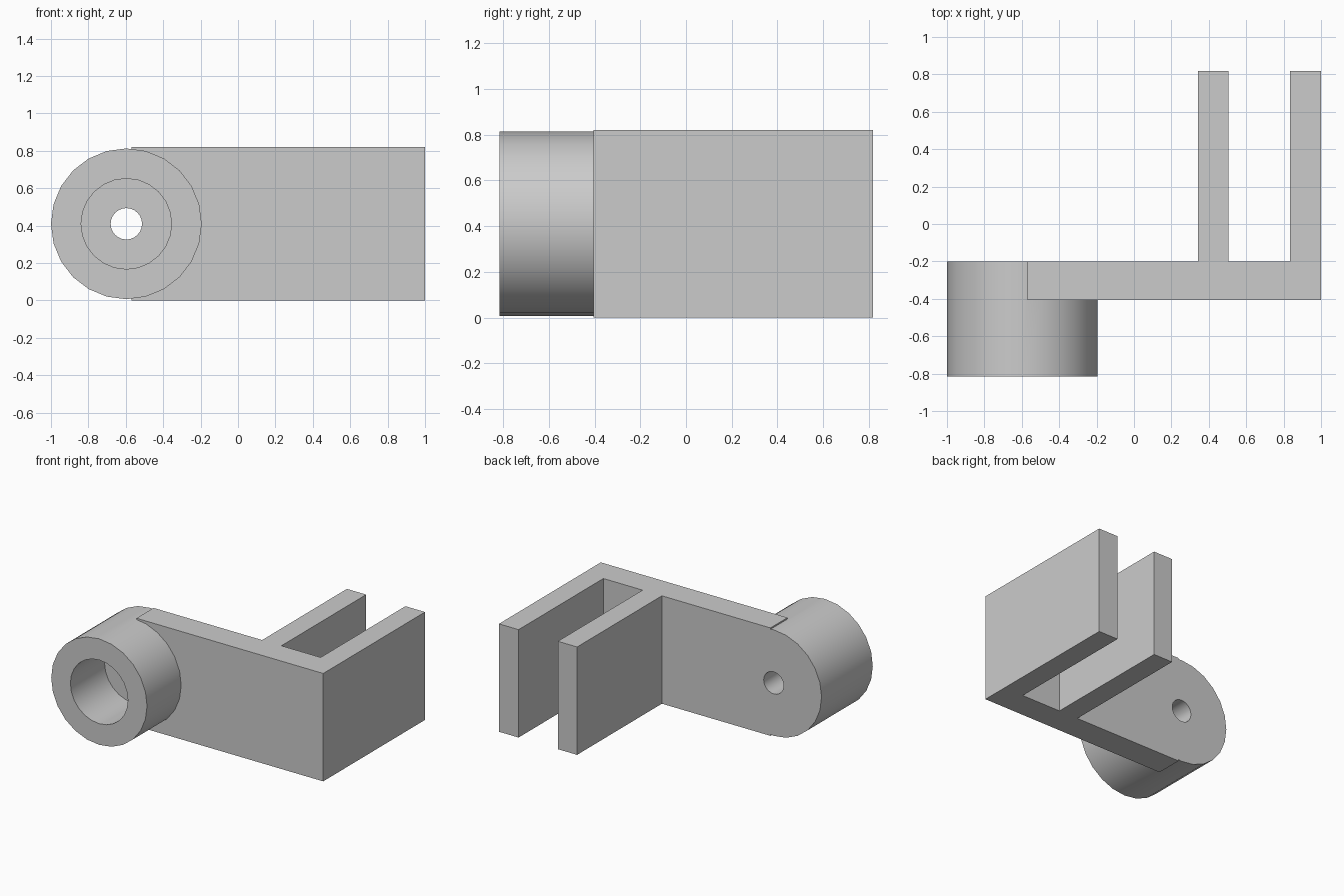
import bpy
import bmesh
import math
from mathutils import Matrix, Vector

cube = bpy.data.objects.get("Cube")
if cube:
    bpy.data.objects.remove(cube)

HEIGHT = 0.82
FRONT, PLATE_FRONT, PLATE_BACK, LEG_BACK = -0.815, -0.405, -0.2, 0.818
AXIS_X, AXIS_Z = -0.597, 0.41

grey = bpy.data.materials.new("plain grey")
grey.use_nodes = True
colour = (0.6, 0.6, 0.6, 1)
grey.diffuse_color = colour
grey.node_tree.nodes["Principled BSDF"].inputs["Base Color"].default_value = colour


def add_object(name, bm):
    bmesh.ops.recalc_face_normals(bm, faces=bm.faces)
    mesh = bpy.data.meshes.new(name)
    bm.to_mesh(mesh)
    bm.free()
    mesh.materials.append(grey)
    obj = bpy.data.objects.new(name, mesh)
    bpy.context.collection.objects.link(obj)
    return obj


def cylinder_along_y(name, radius, y0, y1):
    bm = bmesh.new()
    place = (Matrix.Translation((AXIS_X, (y0 + y1) / 2, AXIS_Z))
             @ Matrix.Rotation(math.pi / 2, 4, "X"))
    bmesh.ops.create_cone(bm, cap_ends=True, segments=24, radius1=radius,
                          radius2=radius, depth=y1 - y0, matrix=place)
    return add_object(name, bm)


def combine(target, tool, operation):
    tool.hide_render = True
    mod = target.modifiers.new(tool.name, "BOOLEAN")
    mod.object = tool
    mod.operation = operation
    mod.solver = "EXACT"
    bpy.context.view_layer.objects.active = target
    bpy.ops.object.modifier_apply(modifier=mod.name)
    bpy.data.objects.remove(tool)


# Arm plate with its two clevis legs: plan outline raised to full height
outline = [(-0.57, PLATE_FRONT), (1, PLATE_FRONT), (1, LEG_BACK),
           (0.835, LEG_BACK), (0.835, PLATE_BACK), (0.505, PLATE_BACK),
           (0.505, LEG_BACK), (0.343, LEG_BACK), (0.343, PLATE_BACK),
           (-0.57, PLATE_BACK)]
bm = bmesh.new()
base = bm.faces.new([bm.verts.new((x, y, 0)) for x, y in outline])
raised = bmesh.ops.extrude_face_region(bm, geom=[base], use_keep_orig=True)
bmesh.ops.translate(bm, vec=Vector((0, 0, HEIGHT)),
                    verts=[v for v in raised["geom"] if isinstance(v, bmesh.types.BMVert)])
bracket = add_object("clevis_bracket", bm)

# Round boss, wide socket from the front, narrow bolt hole right through
combine(bracket, cylinder_along_y("boss", 0.403, FRONT, PLATE_BACK), "UNION")
combine(bracket, cylinder_along_y("socket_cutter", 0.242, FRONT - 0.1, PLATE_FRONT), "DIFFERENCE")
combine(bracket, cylinder_along_y("bolt_hole_cutter", 0.084, FRONT - 0.1, PLATE_BACK + 0.1), "DIFFERENCE")

# Smooth the round walls, keep the machined edges sharp
bpy.ops.object.select_all(action="DESELECT")
bracket.select_set(True)
bpy.context.view_layer.objects.active = bracket
bpy.ops.object.shade_smooth_by_angle(angle=math.radians(30))
